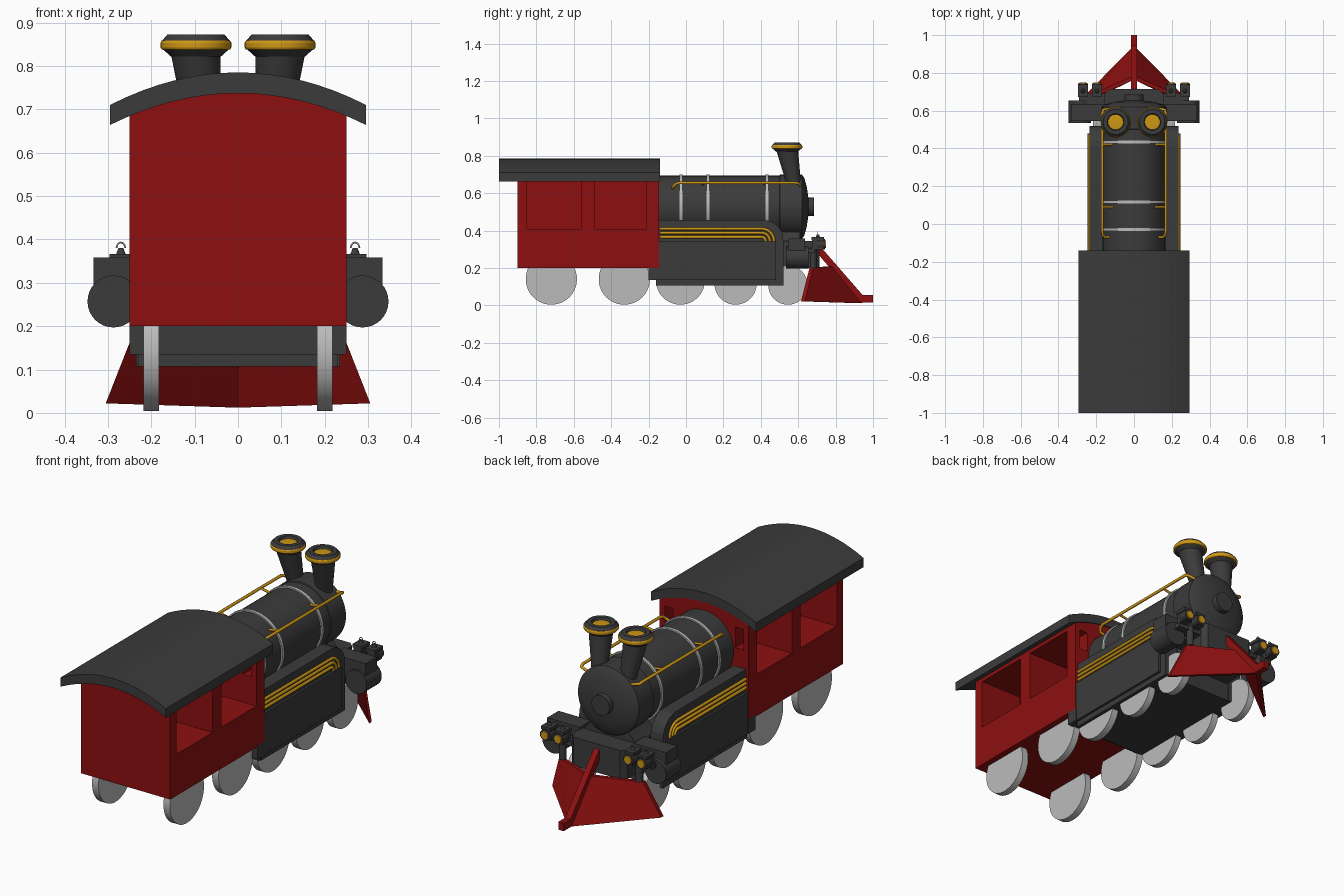
import bpy, bmesh, math
from mathutils import Vector

if "Cube" in bpy.data.objects:
    bpy.data.objects.remove(bpy.data.objects["Cube"])


def material(name, r, g, b):
    m = bpy.data.materials.new(name)
    m.diffuse_color = (r, g, b, 1)
    m.use_nodes = True
    m.node_tree.nodes["Principled BSDF"].inputs["Base Color"].default_value = m.diffuse_color
    return m


DARK = material("charcoal", 0.044, 0.044, 0.044)
RED = material("deep_red", 0.27, 0.005, 0.005)
GOLD = material("gold", 0.62, 0.31, 0.008)
SILVER = material("light_grey", 0.50, 0.50, 0.50)


def finish(name, bm, mat, smooth=False):
    bmesh.ops.recalc_face_normals(bm, faces=bm.faces)
    me = bpy.data.meshes.new(name)
    bm.to_mesh(me)
    bm.free()
    me.materials.append(mat)
    ob = bpy.data.objects.new(name, me)
    bpy.context.collection.objects.link(ob)
    if smooth:
        bpy.ops.object.select_all(action='DESELECT')
        ob.select_set(True)
        bpy.context.view_layer.objects.active = ob
        bpy.ops.object.shade_smooth_by_angle(angle=math.radians(30))
    return ob


def box(name, x, y, z, mat):
    bm = bmesh.new()
    bmesh.ops.create_cube(bm, size=1)
    for v in bm.verts:
        v.co = [a[0] + (c + 0.5) * (a[1] - a[0]) for c, a in zip(v.co, (x, y, z))]
    return finish(name, bm, mat)


def prism(name, ring_a, ring_b, mat):
    """Solid between two matching outlines."""
    bm = bmesh.new()
    a = [bm.verts.new(p) for p in ring_a]
    b = [bm.verts.new(p) for p in ring_b]
    bm.faces.new(a)
    bm.faces.new(b[::-1])
    for i in range(len(a)):
        j = (i + 1) % len(a)
        bm.faces.new((a[i], b[i], b[j], a[j]))
    return finish(name, bm, mat)


def extrude_x(name, yz, x0, x1, mat):
    return prism(name, [(x0, y, z) for y, z in yz], [(x1, y, z) for y, z in yz], mat)


def extrude_y(name, xz, y0, y1, mat):
    return prism(name, [(x, y0, z) for x, z in xz], [(x, y1, z) for x, z in xz], mat)


def lathe(name, origin, axis, profile, mat, n=32):
    """Revolve (radius, distance along axis) points; ends are capped."""
    axis = Vector(axis).normalized()
    u = axis.orthogonal().normalized()
    w = axis.cross(u)
    bm = bmesh.new()
    rings = []
    for r, h in profile:
        c = Vector(origin) + axis * h
        rings.append([bm.verts.new(c + (u * math.cos(t) + w * math.sin(t)) * r)
                      for t in (2 * math.pi * i / n for i in range(n))])
    bm.faces.new(rings[0])
    bm.faces.new(rings[-1][::-1])
    for a, b in zip(rings, rings[1:]):
        for i in range(n):
            j = (i + 1) % n
            bm.faces.new((a[i], b[i], b[j], a[j]))
    return finish(name, bm, mat, True)


def pipe(name, pts, r, mat):
    cu = bpy.data.curves.new(name, 'CURVE')
    cu.dimensions = '3D'
    cu.bevel_depth, cu.bevel_resolution, cu.use_fill_caps = r, 2, True
    sp = cu.splines.new('POLY')
    sp.points.add(len(pts) - 1)
    for p, c in zip(sp.points, pts):
        p.co = (*c, 1)
    cu.materials.append(mat)
    ob = bpy.data.objects.new(name, cu)
    bpy.context.collection.objects.link(ob)
    bpy.ops.object.select_all(action='DESELECT')
    ob.select_set(True)
    bpy.context.view_layer.objects.active = ob
    bpy.ops.object.convert(target='MESH')


def arc(cy, cz, r, n=6):
    """Quarter turn in the side plane, from the top round to the front."""
    return [(cy + r * math.sin(t), cz + r * math.cos(t))
            for t in (math.pi / 2 * i / n for i in range(n + 1))]


# Cab body and curved roof
N = 16
under = lambda x: 0.737 - 0.84 * x * x
over = lambda x: 0.785 - 0.86 * x * x
xs = [-0.25 + 0.5 * i / N for i in range(N + 1)]
cab = extrude_y("cab", [(-0.25, 0.2)] + [(x, under(x) + 0.005) for x in xs] + [(0.25, 0.2)],
                -0.90, -0.145, RED)
xs = [-0.295 + 0.59 * i / N for i in range(N + 1)]
extrude_y("cab_roof", [(x, over(x)) for x in xs] + [(x, under(x)) for x in xs[::-1]],
          -1.0, -0.14, DARK)

# Cab window recesses, with small front windows opening into them
cutters = []
for s in (-1, 1):
    for y in ((-0.85, -0.56), (-0.49, -0.21)):
        cutters.append(box("side_window_cutter", sorted((s * 0.01, s * 0.3)), y, (0.41, 0.665), RED))
    cutters.append(box("front_window_cutter", sorted((s * 0.175, s * 0.22)), (-0.25, -0.1),
                       (0.55, 0.655), RED))
for c in cutters:
    c.hide_render = True
    c.hide_viewport = True
    mod = cab.modifiers.new("window", 'BOOLEAN')
    mod.object, mod.operation, mod.solver = c, 'DIFFERENCE', 'EXACT'
bpy.context.view_layer.objects.active = cab
cab.select_set(True)
for m in list(cab.modifiers):
    bpy.ops.object.modifier_apply(modifier=m.name)
for c in cutters:
    bpy.data.objects.remove(c)

# Chassis and front platform
box("chassis", (-0.23, 0.23), (-0.16, 0.515), (0.107, 0.34), DARK)
box("rear_frame", (-0.25, 0.25), (-0.2, -0.14), (0.135, 0.21), DARK)
extrude_y("smokebox_saddle", [(-0.155, 0.2), (0.155, 0.2), (0.155, 0.33), (0.1, 0.4),
                              (-0.1, 0.4), (-0.155, 0.33)], 0.45, 0.61, DARK)
prism("front_platform", [(x, y, 0.2) for x, y in ((-.155, .5), (.155, .5), (.155, .69), (.13, .715), (-.13, .715), (-.155, .69))],
      [(x, y, 0.345) for x, y in ((-.155, .5), (.155, .5), (.155, .69), (.13, .715), (-.13, .715), (-.155, .69))], DARK)

# Boiler with domed door, hub and bands
lathe("boiler", (0, 0, 0.528), (0, 1, 0),
      [(0.166, -0.15), (0.166, 0.50), (0.171, 0.502), (0.171, 0.62), (0.155, 0.632),
       (0.11, 0.645), (0.05, 0.654), (0.05, 0.685)], DARK, 48)
for y in (-0.028, 0.117, 0.433):
    lathe("boiler_band", (0, y, 0.528), (0, 1, 0),
          [(0.16, -0.008), (0.173, -0.008), (0.173, 0.008), (0.16, 0.008)], SILVER, 48)

for s in (-1, 1):
    # Side tank with raised panel
    extrude_x("side_tank", [(-0.15, 0.107), (-0.15, 0.457)] + arc(0.415, 0.352, 0.105) + [(0.52, 0.107)],
              s * 0.165, s * 0.235, DARK)
    box("side_panel", sorted((s * 0.2, s * 0.247)), (-0.19, 0.48), (0.135, 0.345), DARK)

    # Three curved trim pipes on each tank
    for i in range(3):
        r = 0.065 - 0.022 * i
        pts = [(-0.14, 0.345 + r)] + arc(0.405, 0.345, r)
        pipe("trim_pipe", [(s * 0.236, y, z) for y, z in pts], 0.008, GOLD)

    # Boiler handrail and its brackets
    pipe("handrail", [(s * x, y, z) for x, y, z in
                      ((.13, -.07, .625), (.155, -.07, .635), (.166, -.055, .65), (.168, -.035, .656),
                       (.168, .585, .656), (.163, .605, .65), (.125, .612, .64))], 0.0075, GOLD)
    for y in (0.09, 0.42):
        pipe("handrail_bracket", [(s * 0.11, y, 0.645), (s * 0.168, y, 0.656)], 0.006, GOLD)

    # Flared chimney: leaning neck, cone, gold rim, hollow top
    lathe("chimney_neck", (s * 0.08, 0.577, 0.65), (s * 0.017, -0.035, 0.18),
          [(0.038, 0), (0.058, 0.19)], DARK)
    lathe("chimney_cap", (s * 0.097, 0.54, 0), (0, 0, 1),
          [(0.058, 0.822), (0.078, 0.84), (0.078, 0.858), (0.066, 0.872),
           (0.045, 0.872), (0.035, 0.845)], DARK)
    lathe("chimney_rim", (s * 0.097, 0.54, 0), (0, 0, 1),
          [(0.07, 0.836), (0.079, 0.838), (0.082, 0.843), (0.082, 0.853), (0.079, 0.858), (0.07, 0.86)], GOLD)

    # Steam cylinder and valve block
    lathe("steam_cylinder", (s * 0.287, 0.535, 0.257), (0, 1, 0),
          [(0.06, 0), (0.06, 0.12)], DARK)
    box("valve_block", sorted((s * 0.15, s * 0.333)), (0.545, 0.635), (0.26, 0.358), DARK)

    # Twin lamps with gold lens, cap and little loop on top
    lathe("lamp_post", (s * 0.215, 0.68, 0.2), (0, 0, 1), [(0.018, 0), (0.018, 0.11)], DARK, 16)
    box("lamp_bracket", sorted((s * 0.15, s * 0.29)), (0.62, 0.69), (0.28, 0.305), DARK)
    for x in (0.196, 0.27):
        c = s * x
        box("lamp_cap", (c - 0.026, c + 0.026), (0.672, 0.738), (0.35, 0.366), DARK)
        box("lamp_body", (c - 0.021, c + 0.021), (0.675, 0.735), (0.3, 0.352), DARK)
        lathe("lamp_hood", (c, 0.70, 0.327), (0, 1, 0), [(0.028, 0), (0.028, 0.044)], DARK, 20)
        lathe("lamp_lens", (c, 0.743, 0.327), (0, 1, 0), [(0.021, 0), (0.019, 0.005)], GOLD, 20)
        lathe("lamp_finial", (c, 0.705, 0.364), (0, 0, 1), [(0.012, 0), (0.006, 0.016)], DARK, 12)
        pipe("lamp_loop", [(c + 0.01 * math.cos(t), 0.705, 0.38 + 0.013 * math.sin(t))
                           for t in (math.pi * i / 6 for i in range(7))], 0.002, SILVER)

    # Pilot plough wing
    wing = [(0, 0.945, 0.012), (s * 0.305, 0.635, 0.022), (s * 0.235, 0.68, 0.2), (0, 0.785, 0.21)]
    prism("plough_wing", wing, [(x, y - 0.02, z) for x, y, z in wing], RED)

    # Wheels: (position along length, radius)
    for y, r in ((-0.72, 0.137), (-0.33, 0.137), (-0.03, 0.131), (0.265, 0.113), (0.545, 0.105)):
        lathe("wheel", (s * 0.2 - 0.018, y, r + 0.004), (1, 0, 0), [(r, 0), (r, 0.036)], SILVER, 36)

# Plough centre beam with foot
extrude_x("plough_beam", [(0.685, 0.3), (0.71, 0.325), (0.945, 0.055), (1.0, 0.055),
                          (1.0, 0.015), (0.925, 0.015)], -0.015, 0.015, RED)
